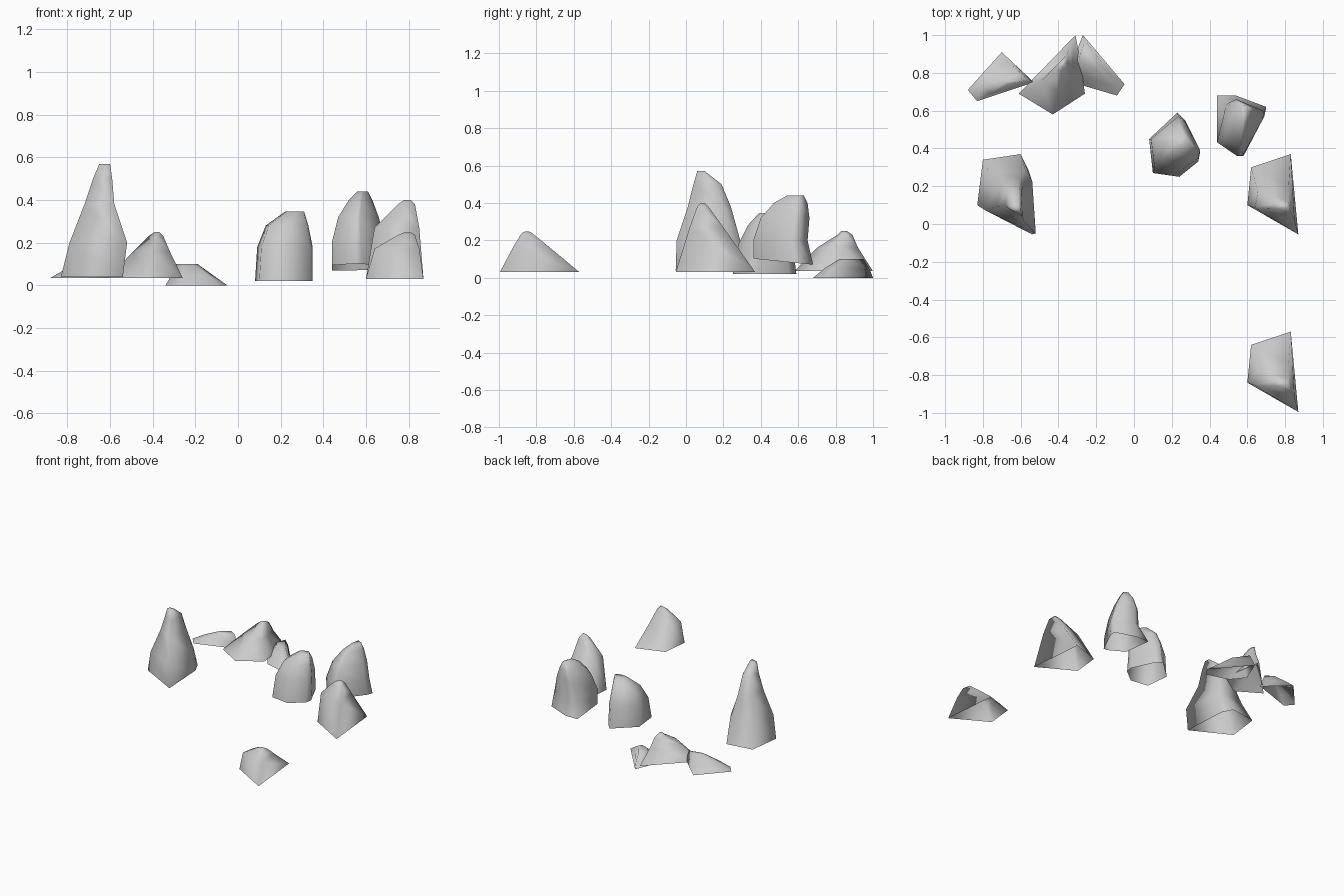
import bpy, bmesh

if "Cube" in bpy.data.objects:
    bpy.data.objects.remove(bpy.data.objects["Cube"], do_unlink=True)

stone = bpy.data.materials.new("grey_stone")
stone.use_nodes = True
stone.diffuse_color = (0.6, 0.6, 0.6, 1)
stone.node_tree.nodes["Principled BSDF"].inputs["Base Color"].default_value = (0.6, 0.6, 0.6, 1)


def fit(outline, box):
    """Stretch an outline into the box (x min, x max, y min, y max)."""
    xs, ys = zip(*outline)
    x_low, x_high, y_low, y_high = box
    return [(x_low + (x - min(xs)) / (max(xs) - min(xs)) * (x_high - x_low),
             y_low + (y - min(ys)) / (max(ys) - min(ys)) * (y_high - y_low))
            for x, y in outline]


def rock(name, outline, base, levels, upper=None, shift=0, stretch=1, tilt=0):
    """Loft a ground outline up through narrowing levels; the underside stays open."""
    bm = bmesh.new()
    middle = sum(y for x, y in outline) / len(outline)
    rings = [[bm.verts.new((x, y + shift, base + tilt * (y - middle)))
              for x, y in outline]]
    for height, *box in levels:
        z = base + (height - base) * stretch
        rings.append([bm.verts.new((x, y + shift, z))
                      for x, y in fit(upper or outline, box)])
    for lower, higher in zip(rings, rings[1:]):
        for i in range(len(lower)):
            j = (i + 1) % len(lower)
            bm.faces.new((lower[i], lower[j], higher[j], higher[i]))
    bm.faces.new(rings[-1])
    bmesh.ops.recalc_face_normals(bm, faces=bm.faces)
    # Worn stone: smooth over every corner
    for face in bm.faces:
        face.smooth = True
    mesh = bpy.data.meshes.new(name)
    bm.to_mesh(mesh)
    bm.free()
    mesh.materials.append(stone)
    bpy.context.collection.objects.link(bpy.data.objects.new(name, mesh))


# Pointed rocks on the left: one shape, the front one lower
pointed = [(.60, .10), (.62, .30), (.83, .37), (.87, -.055)]
pointed_levels = [(.27, .64, .85, .02, .20), (.38, .75, .83, .06, .12),
                  (.40, .78, .81, .08, .10)]
rock("left_rock", pointed, .03, pointed_levels)
rock("left_front_rock", pointed, .03, pointed_levels, shift=-.94, stretch=.59)

# Tall rock on the right
rock("tall_rock",
     [(-.83, .10), (-.80, .34), (-.60, .37), (-.56, .29), (-.54, -.055)], .04,
     [(.20, -.79, -.52, -.05, .29), (.38, -.72, -.58, .01, .24),
      (.50, -.68, -.59, .04, .19), (.57, -.65, -.60, .06, .10)])

# Blunt boulders behind the middle
rock("middle_boulder",
     [(.08, .45), (.23, .59), (.27, .55), (.35, .38), (.34, .33), (.24, .25), (.10, .27)], .02,
     [(.18, .09, .35, .28, .57), (.28, .13, .33, .33, .53), (.345, .22, .31, .39, .46)])
rock("leaning_boulder",
     [(.44, .44), (.44, .68), (.54, .68), (.70, .62), (.69, .57), (.58, .36), (.55, .36)], .085,
     [(.20, .44, .69, .36, .65), (.32, .47, .66, .40, .66),
      (.40, .52, .63, .47, .65), (.44, .56, .61, .54, .63)],
     upper=[(.44, .44), (.49, .66), (.54, .68), (.70, .62), (.69, .57), (.58, .36), (.55, .36)],
     tilt=-.1)

# Low cluster at the back
rock("back_peak",
     [(-.61, .69), (-.31, 1), (-.28, .84), (-.26, .69), (-.43, .58)], .035,
     [(.16, -.49, -.32, .70, .92), (.23, -.42, -.35, .81, .89), (.25, -.39, -.37, .83, .86)])
rock("back_right_slab",
     [(-.88, .71), (-.70, .91), (-.53, .75), (-.83, .65)], .035,
     [(.08, -.80, -.54, .69, .86), (.13, -.68, -.56, .74, .80)])
rock("back_left_slab",
     [(-.05, .74), (-.09, .68), (-.26, .73), (-.34, .83), (-.27, 1)], 0,
     [(.05, -.31, -.12, .74, .98), (.10, -.29, -.19, .82, .95)])
